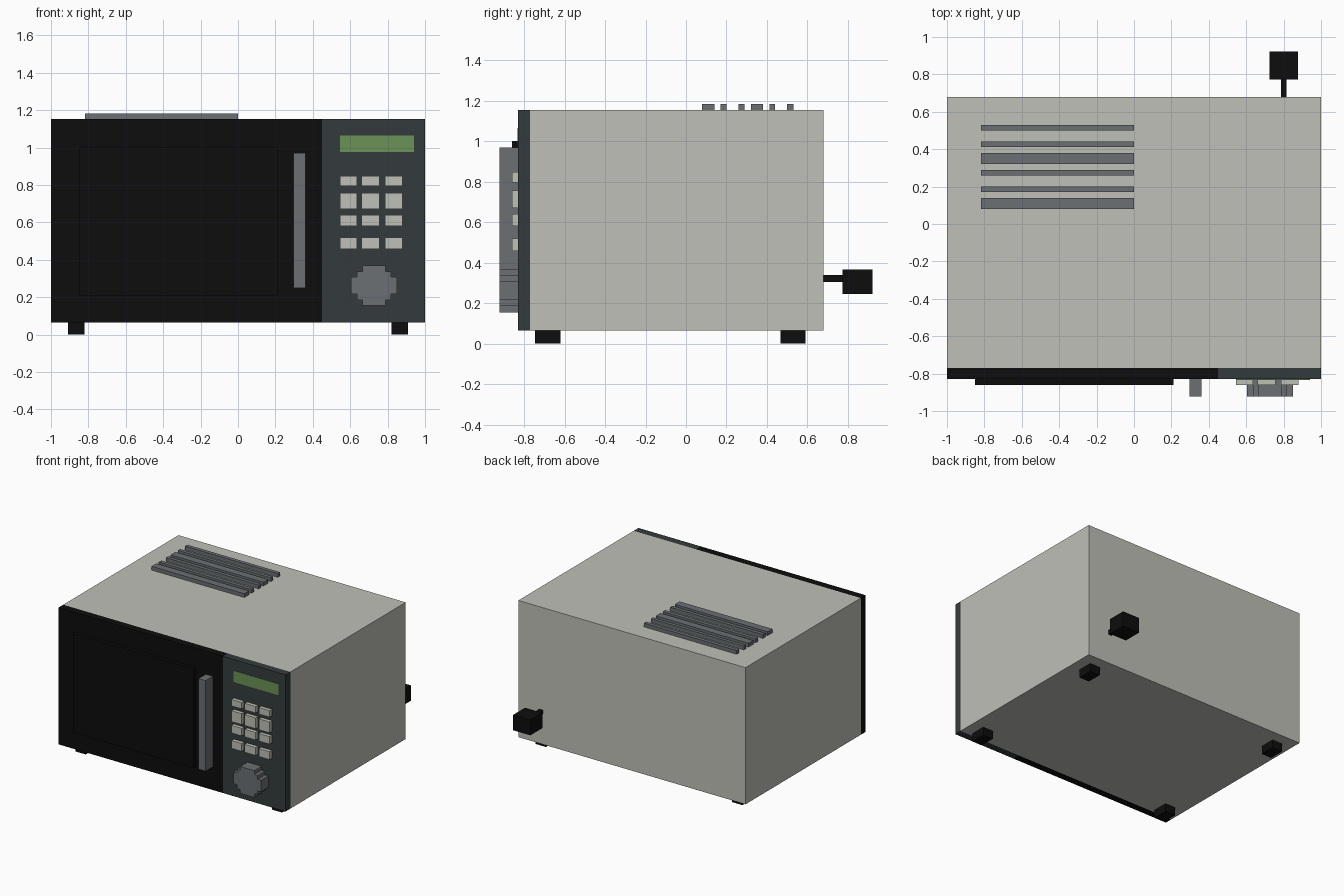
import bpy

cube = bpy.data.objects.get("Cube")
if cube:
    bpy.data.objects.remove(cube, do_unlink=True)


def make_material(name, rgb):
    mat = bpy.data.materials.new(name)
    mat.use_nodes = True
    mat.diffuse_color = (*rgb, 1)
    mat.node_tree.nodes["Principled BSDF"].inputs["Base Color"].default_value = (*rgb, 1)
    return mat


cream = make_material("cream", (0.52, 0.525, 0.475))
black = make_material("black", (0.004, 0.004, 0.004))
slate = make_material("dark slate", (0.034, 0.044, 0.045))
grey = make_material("mid grey", (0.147, 0.162, 0.172))
green = make_material("display green", (0.15, 0.287, 0.093))


def add_mesh(name, verts, faces, mat):
    mesh = bpy.data.meshes.new(name)
    mesh.from_pydata(verts, [], faces)
    mesh.materials.append(mat)
    obj = bpy.data.objects.new(name, mesh)
    bpy.context.collection.objects.link(obj)
    return obj


def prism(name, profile, y_range, mat):
    """Extrude a counter-clockwise (x, z) outline along y."""
    n = len(profile)
    verts = [(x, y, z) for y in y_range for x, z in profile]
    faces = [tuple(range(n)), tuple(reversed(range(n, 2 * n)))]
    faces += [(i, i + n, (i + 1) % n + n, (i + 1) % n) for i in range(n)]
    return add_mesh(name, verts, faces, mat)


def box(name, x, y, z, mat):
    outline = [(x[0], z[0]), (x[1], z[0]), (x[1], z[1]), (x[0], z[1])]
    return prism(name, outline, y, mat)


# Casing, door and control panel
BOTTOM, TOP = 0.065, 1.153
FRONT, SEAM, BACK = -0.83, -0.77, 0.68
RAISED, PROUD = -0.86, -0.922
box("casing", (-1, 1), (SEAM, BACK), (BOTTOM, TOP), cream)
box("door", (-1, 0.45), (FRONT, SEAM), (BOTTOM, TOP), black)
box("control_panel", (0.45, 1), (FRONT, SEAM), (BOTTOM, TOP), slate)
box("door_window", (-0.85, 0.21), (RAISED, FRONT), (0.21, 1.0), black)
box("door_handle", (0.297, 0.36), (PROUD, FRONT), (0.25, 0.97), grey)

# Display and keypad
box("display", (0.545, 0.94), (FRONT - 0.003, FRONT), (0.975, 1.065), green)
columns = [(0.545, 0.635), (0.66, 0.757), (0.785, 0.88)]
rows = [(0.795, 0.847), (0.67, 0.757), (0.58, 0.64), (0.457, 0.52)]
for r, z in enumerate(rows):
    for c, x in enumerate(columns):
        box(f"button_{r + 1}_{c + 1}", x, (RAISED, FRONT), z, cream)

# Stepped dial: one quarter outline turned into all four
quarter = [(0.122, 0.046), (0.092, 0.046), (0.092, 0.076), (0.062, 0.076), (0.062, 0.107)]
flipped = quarter[::-1]
outline = quarter + [(-x, z) for x, z in flipped]
outline += [(-x, -z) for x, z in quarter] + [(x, -z) for x, z in flipped]
prism("dial", [(0.727 + x, 0.262 + z) for x, z in outline], (PROUD, FRONT), grey)

# Top vent ribs
ribs = [(0.08, 0.14), (0.17, 0.2), (0.26, 0.29), (0.32, 0.38), (0.412, 0.44), (0.5, 0.53)]
for i, y in enumerate(ribs):
    box(f"vent_rib_{i + 1}", (-0.817, 0), y, (TOP, 1.183), grey)

# Feet
for end, y in (("front", (-0.745, -0.62)), ("back", (0.468, 0.59))):
    for side, x in (("right", (-0.91, -0.82)), ("left", (0.82, 0.91))):
        box(f"{end}_{side}_foot", x, y, (0, BOTTOM), black)

# Power cord and plug
box("power_cord", (0.785, 0.815), (BACK, 0.772), (0.305, 0.338), black)
box("power_plug", (0.725, 0.877), (0.772, 0.922), (0.245, 0.367), black)
